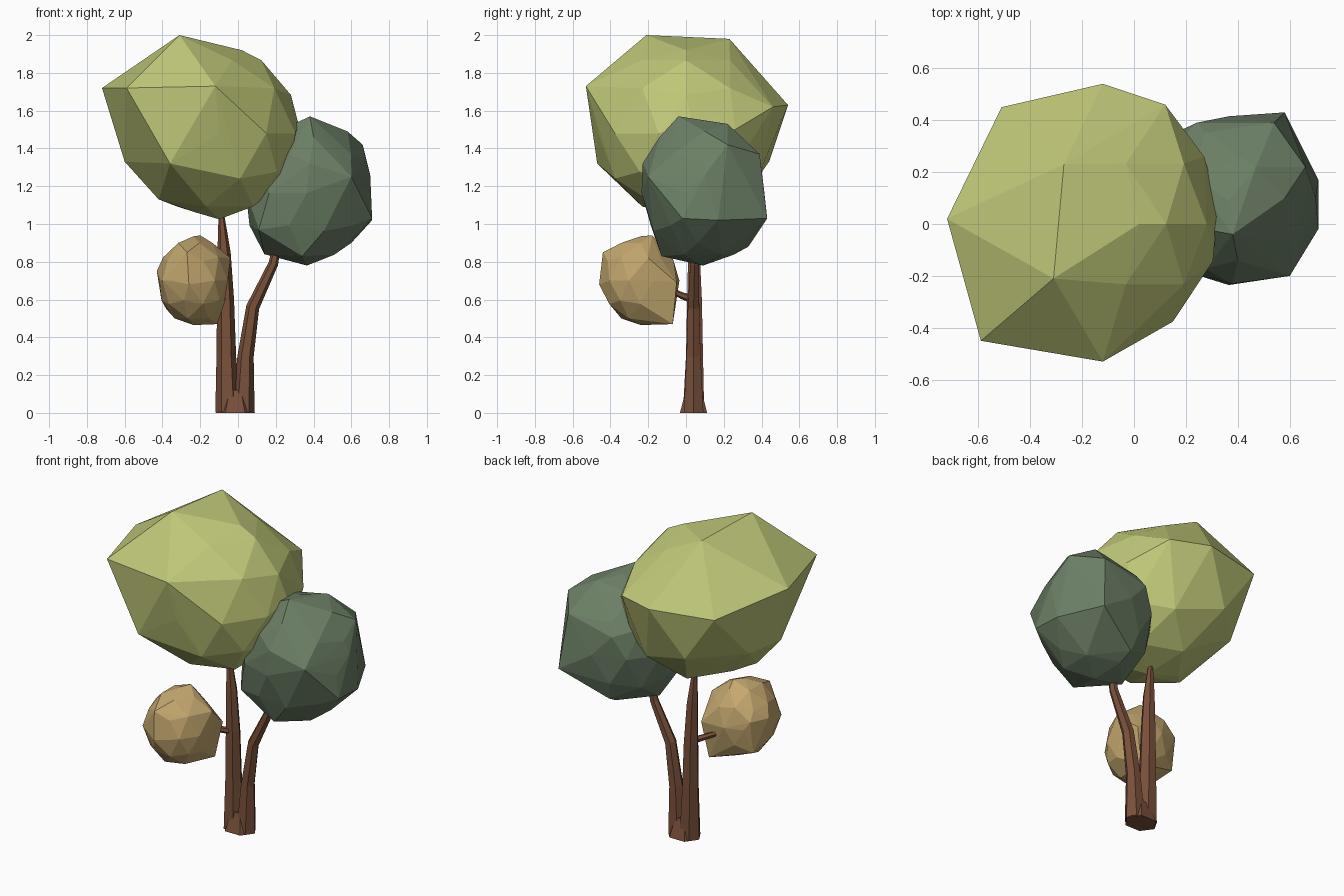
import bpy, bmesh
from math import cos, sin, tau
from mathutils import Vector, Matrix

cube = bpy.data.objects.get("Cube")
if cube:
    bpy.data.objects.remove(cube, do_unlink=True)


def material(name, rgb):
    mat = bpy.data.materials.new(name)
    mat.use_nodes = True
    mat.diffuse_color = (*rgb, 1)
    mat.node_tree.nodes["Principled BSDF"].inputs["Base Color"].default_value = (*rgb, 1)
    return mat


def finish(name, bm, mat):
    bmesh.ops.recalc_face_normals(bm, faces=bm.faces[:])
    mesh = bpy.data.meshes.new(name)
    bm.to_mesh(mesh)
    bm.free()
    mesh.materials.append(mat)
    obj = bpy.data.objects.new(name, mesh)
    bpy.context.collection.objects.link(obj)
    return obj


def foliage(name, centre, radii, corners, mat):
    """Faceted ellipsoid stretched out to a few corner points."""
    bm = bmesh.new()
    bmesh.ops.create_icosphere(bm, subdivisions=2, radius=1,
                               matrix=Matrix.LocRotScale(Vector(centre), None, Vector(radii)))
    points = [v.co.copy() for v in bm.verts] + [Vector(c) for c in corners]
    bm.clear()
    for p in points:
        bm.verts.new(p)
    bmesh.ops.convex_hull(bm, input=bm.verts[:])
    bmesh.ops.delete(bm, geom=[v for v in bm.verts if not v.link_faces], context='VERTS')
    return finish(name, bm, mat)


def limb(name, path, radii, mat, sides=6):
    """Tapered six-sided tube along a path, capped at both ends."""
    bm = bmesh.new()
    path = [Vector(p) for p in path]
    rings = []
    for i, (p, r) in enumerate(zip(path, radii)):
        way = path[min(i + 1, len(path) - 1)] - path[max(i - 1, 0)]
        if i == 0 and abs(way.z) > abs(way.x):
            way = Vector((0, 0, 1))
        turn = Vector((0, 0, 1)).rotation_difference(way)
        rings.append([bm.verts.new(p + turn @ Vector((r * cos(tau * k / sides), r * sin(tau * k / sides), 0)))
                      for k in range(sides)])
    for a, b in zip(rings, rings[1:]):
        for k in range(sides):
            n = (k + 1) % sides
            bm.faces.new((a[k], a[n], b[n], b[k]))
    bm.faces.new(rings[0])
    bm.faces.new(rings[-1])
    return finish(name, bm, mat)


light_green = material("light green leaves", (0.53, 0.58, 0.19))
dark_green = material("dark green leaves", (0.15, 0.213, 0.132))
tan = material("tan leaves", (0.55, 0.39, 0.16))
bark = material("brown bark", (0.19, 0.08, 0.043))

# Foliage clumps
foliage("main_crown", (-.1, 0, 1.48), (.425, .465, .455), [
    (-.72, .02, 1.72), (-.59, -.45, 1.72), (-.51, .45, 1.63),
    (-.31, -.21, 2), (-.27, .23, 1.98), (-.12, -.53, 1.73),
    (-.12, .54, 1.63), (.12, .46, 1.62), (.02, 0, 1.92),
    (-.6, -.08, 1.33), (-.56, .18, 1.33), (-.36, -.47, 1.32),
    (-.3, .44, 1.33), (-.42, -.1, 1.13), (-.22, -.05, 1.06),
    (.27, .26, 1.5), (.32, .03, 1.53)], light_green)

foliage("side_crown", (.365, .09, 1.165), (.34, .325, .385), [
    (.38, -.04, 1.57), (.47, .22, 1.53), (.58, .1, 1.49), (.66, .22, 1.42),
    (.58, .43, 1.03), (.54, .39, 1.37), (.24, .39, 1.3), (.71, .17, 1.02),
    (.71, -.02, 1.03), (.7, .1, 1.26), (.6, -.2, 1.25), (.38, -.23, 1.32),
    (.4, -.14, 1.46), (.14, .06, .84), (.6, .06, .9), (.34, -.13, .83),
    (.3, .33, .88), (.11, -.13, .97)], dark_green)

foliage("small_crown", (-.235, -.24, .7), (.19, .205, .235), [
    (-.27, -.44, .85), (-.2, -.18, .94), (-.43, -.2, .75), (-.26, -.46, .68),
    (-.4, -.37, .7), (-.25, -.38, .55), (-.04, -.2, .82), (-.11, -.07, .47),
    (-.38, -.12, .55), (-.38, -.09, .75), (-.07, -.05, .69)], tan)

# Trunk: shared root, two stems and a twig
root = limb("root", [(-.015, .04, 0), (-.015, .04, .12)], [.104, .06], bark)
for v in root.data.vertices:
    v.co.y = .04 + (v.co.y - .04) * .8
limb("main_stem", [(-.055, .04, .005), (-.062, .045, .3), (-.066, .045, .6), (-.074, .042, .85), (-.09, .04, 1.08)],
     [.065, .052, .045, .035, .012], bark)
limb("side_stem", [(.028, .04, .005), (.04, .04, .3), (.078, .04, .56), (.187, .045, .79), (.22, .05, .95)],
     [.06, .043, .035, .026, .018], bark)
limb("twig", [(-.06, .04, .6), (-.12, -.02, .62), (-.22, -.1, .66)], [.022, .018, .012], bark)
